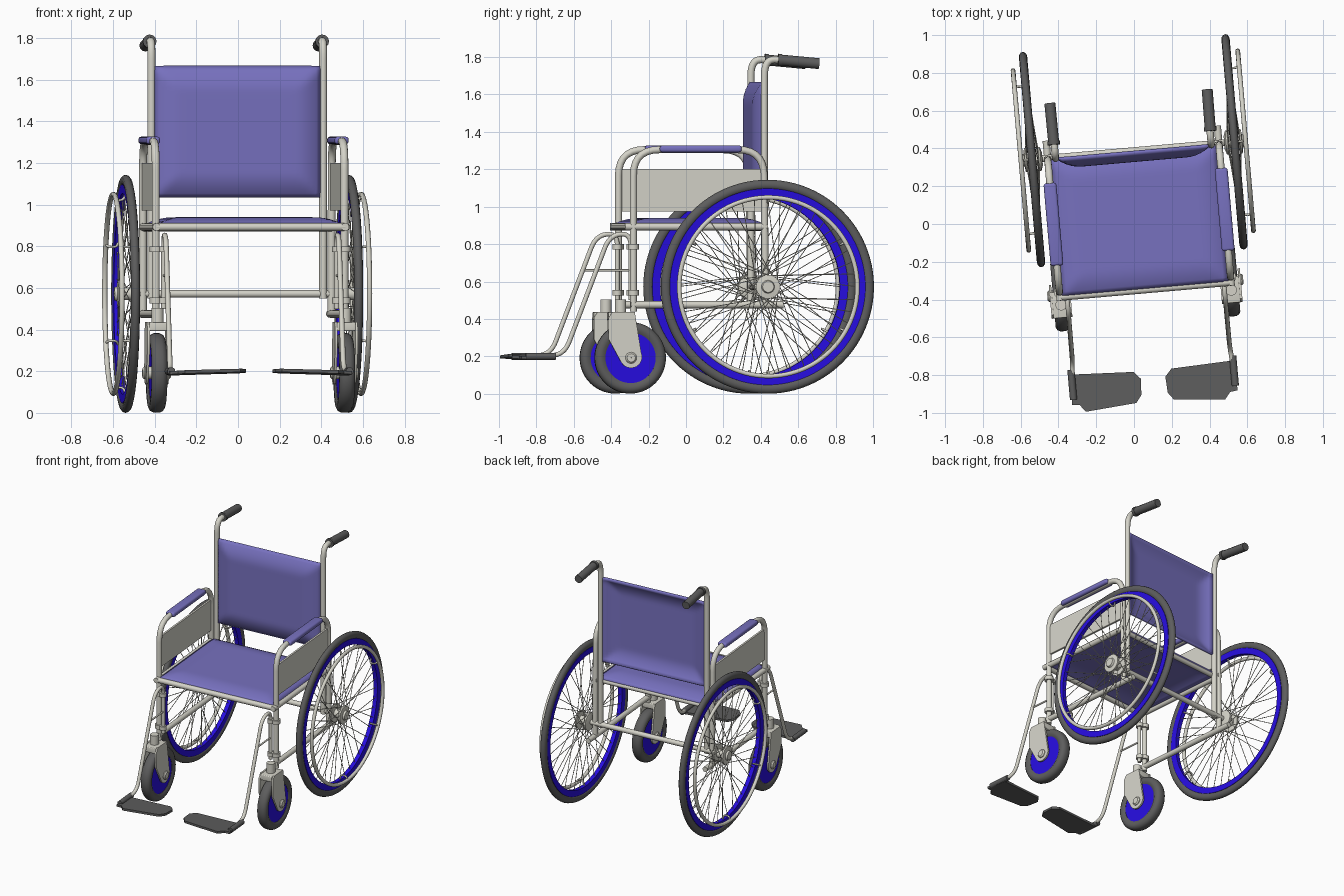
import bpy, bmesh, math
from mathutils import Vector as V, Matrix as M

if "Cube" in bpy.data.objects:
    bpy.data.objects.remove(bpy.data.objects["Cube"])

# Whole chair is turned 5 degrees; parts are modelled in a symmetric local frame
PLACE = M.Rotation(math.radians(5), 4, 'Z') @ M.Translation((0.03, 0, 0))

def material(name, col):
    m = bpy.data.materials.new(name)
    m.diffuse_color = (*col, 1)
    m.use_nodes = True
    m.node_tree.nodes["Principled BSDF"].inputs["Base Color"].default_value = m.diffuse_color
    return m

METAL = material("painted_metal", (0.66, 0.65, 0.58))
CLOTH = material("violet_cloth", (0.185, 0.165, 0.52))
RUBBER = material("grey_rubber", (0.11, 0.11, 0.11))
BLUE = material("blue_rim", (0.02, 0.004, 0.75))

def add(name, me, mat, mirror=False):
    me.materials.clear()
    me.materials.append(mat)
    me.shade_smooth()
    me.set_sharp_from_angle(angle=math.radians(40))
    ob = bpy.data.objects.new(name, me)
    bpy.context.collection.objects.link(ob)
    ob.matrix_world = PLACE
    if mirror:
        ob.modifiers.new("mirror", 'MIRROR').use_mirror_merge = False
    return ob

def finish(name, bm, mat, mirror=False):
    bmesh.ops.recalc_face_normals(bm, faces=bm.faces[:])
    me = bpy.data.meshes.new(name)
    bm.to_mesh(me)
    bm.free()
    return add(name, me, mat, mirror)

def fillet(pts, d):
    pts = [V(p) for p in pts]
    out = [pts[0]]
    for a, b, c in zip(pts, pts[1:], pts[2:]):
        p = b + (a - b).normalized() * min(d, (a - b).length * .48)
        q = b + (c - b).normalized() * min(d, (c - b).length * .48)
        out += [p.lerp(b, t / 7).lerp(b.lerp(q, t / 7), t / 7) for t in range(8)]
    return out + [pts[-1]]

def tube(name, pts, r, mat=METAL, bend=0.1, mirror=False):
    pts = fillet(pts, bend)
    cu = bpy.data.curves.new(name, 'CURVE')
    cu.dimensions = '3D'
    cu.bevel_depth, cu.bevel_resolution, cu.use_fill_caps = r, 4, True
    sp = cu.splines.new('POLY')
    sp.points.add(len(pts) - 1)
    for s, p in zip(sp.points, pts):
        s.co = (*p, 1)
    tmp = bpy.data.objects.new("tmp", cu)
    me = bpy.data.meshes.new_from_object(tmp)
    bpy.data.objects.remove(tmp)
    bpy.data.curves.remove(cu)
    return add(name, me, mat, mirror)

def lathe(name, profile, centre, mat, seg=64):
    """Closed (x, radius) profile spun round an axle along x."""
    bm = bmesh.new()
    rings = []
    for i in range(seg):
        a = math.tau * i / seg
        rings.append([bm.verts.new((centre[0] + x, centre[1] + r * math.cos(a),
                                    centre[2] + r * math.sin(a))) for x, r in profile])
    n = len(profile)
    for i in range(seg):
        A, B = rings[i], rings[(i + 1) % seg]
        for j in range(n):
            bm.faces.new((A[j], A[(j + 1) % n], B[(j + 1) % n], B[j]))
    return finish(name, bm, mat, True)

def oval(r, half_r, half_w, n=12):
    return [(half_w * math.cos(math.tau * k / n), r + half_r * math.sin(math.tau * k / n)) for k in range(n)]

def prism(name, pts, offset, mat):
    """Polygon pushed along an offset vector."""
    bm = bmesh.new()
    f = bm.faces.new([bm.verts.new(p) for p in pts])
    ext = bmesh.ops.extrude_face_region(bm, geom=[f], use_keep_orig=True)
    bmesh.ops.translate(bm, vec=offset, verts=[g for g in ext['geom'] if isinstance(g, bmesh.types.BMVert)])
    return finish(name, bm, mat, True)

def box(name, c, size, mat, bevel=0.0):
    bm = bmesh.new()
    bmesh.ops.create_cube(bm, size=1, matrix=M.Translation(c) @ M.Diagonal((*size, 1)))
    if bevel:
        bmesh.ops.bevel(bm, geom=bm.edges[:], offset=bevel, segments=4, affect='EDGES', profile=0.5)
    return finish(name, bm, mat, True)

def cushion(name, centre, ax, ay, w, h, bulge):
    """Cloth sheet with a soft raised middle."""
    ax, ay = V(ax), V(ay)
    up = ax.cross(ay)
    bm = bmesh.new()
    bmesh.ops.create_grid(bm, x_segments=32, y_segments=32, size=0.5)
    for v in bm.verts:
        x, y = v.co.x * w, v.co.y * h
        d = min(1, min(w / 2 - abs(x), h / 2 - abs(y)) / 0.12)
        v.co = V(centre) + ax * x + ay * y + up * bulge * (1 - (1 - d) ** 2)
    ob = finish(name, bm, CLOTH)
    s = ob.modifiers.new("thickness", 'SOLIDIFY')
    s.thickness, s.offset = 0.016, 0
    return ob

S = 0.455                      # half spacing of the side frames
# Cushions
cushion("seat", (0, 0.015, 0.902), (1, 0, 0), (0, 1, 0), 0.88, 0.72, 0.03)
cushion("backrest", (0, 0.38, 1.351), (1, 0, 0), (0, 0, 1), 0.80, 0.625, 0.045)

# Seat frame, axle and lower side tubes
tube("seat_front_bar", [(-S, -0.352, 0.893), (S, -0.352, 0.893)], 0.019)
tube("seat_rear_bar", [(-S, 0.365, 0.888), (S, 0.365, 0.888)], 0.017)
tube("seat_side_rail", [(S, -0.37, 0.893), (S, 0.395, 0.893)], 0.019, mirror=True)
tube("rear_axle", [(-0.59, 0.387, 0.572), (0.59, 0.387, 0.572)], 0.018)
tube("lower_side_tube", [(S, -0.34, 0.476), (S, 0.48, 0.476)], 0.019, mirror=True)

# Back posts with push handles
tube("back_post", [(0.414, 0.382, 0.55), (0.414, 0.382, 1.79), (0.414, 0.50, 1.782)], 0.019, bend=0.09, mirror=True)
tube("handle_grip", [(0.416, 0.46, 1.785), (0.418, 0.675, 1.765)], 0.029, RUBBER, mirror=True)
tube("handle_grip_collar", [(0.416, 0.455, 1.785), (0.416, 0.475, 1.784)], 0.033, RUBBER, mirror=True)

# Armrests
tube("armrest_loop", [(S, -0.325, 0.44), (S, -0.325, 1.305), (S, 0.375, 1.305), (S, 0.385, 0.476)],
     0.019, bend=0.14, mirror=True)
box("arm_pad", (S, 0.035, 1.309), (0.068, 0.44, 0.036), CLOTH, 0.014)
box("side_panel", (S, 0.03, 1.087), (0.014, 0.70, 0.228), METAL)
for i, z in enumerate((0.786, 0.54)):
    tube(f"post_clamp_{i}", [(S, -0.325, z - 0.014), (S, -0.325, z + 0.014)], 0.03, mirror=True)
    tube(f"hanger_clamp_{i}", [(0.42, -0.335, z - 0.014), (0.42, -0.335, z + 0.014)], 0.025, mirror=True)

# Footrests
tube("footrest_hanger", [(0.417, -0.335, 0.5), (0.417, -0.335, 0.86), (0.417, -0.45, 0.845), (0.418, -0.69, 0.215),
                         (0.428, -0.80, 0.198)], 0.0125, bend=0.07, mirror=True)
tube("footrest_strut", [(0.417, -0.33, 0.66), (0.417, -0.523, 0.66)], 0.006, mirror=True)
plate = [(.435, -.765), (.10, -.78), (.065, -.82), (.07, -.905), (.10, -.945), (.37, -.968), (.40, -.93), (.44, -.925)]
prism("footplate", [(x, y, 0.188 + 0.04 * (-y - 0.85) + 0.03 * (0.25 - x)) for x, y in plate], (0, 0, 0.016), RUBBER)
tube("footplate_hinge", [(0.43, -0.74, 0.200), (0.43, -0.90, 0.200)], 0.019, RUBBER, mirror=True)

# Rear wheels
W = (0.538, 0.387, 0.572)
lathe("rear_tire", oval(0.545, 0.027, 0.022), W, RUBBER, 96)
lathe("rear_rim", [(-.015, .482), (.015, .482), (.017, .525), (-.017, .525)], W, BLUE, 96)
lathe("hand_rim", oval(0.478, 0.0125, 0.0125, 10), (0.597, W[1], W[2]), METAL, 96)
lathe("wheel_hub", [(-.055, .001), (-.055, .035), (-.045, .064), (-.03, .064), (-.03, .03), (.025, .03), (.025, .064),
                    (.038, .064), (.042, .035), (.055, .03), (.055, .001)], W, METAL, 32)

def wheel_pt(x, r, a):
    return V((W[0] + x, W[1] + r * math.cos(a), W[2] + r * math.sin(a)))

for k in range(6):
    a = math.radians(30 + 60 * k)
    tube(f"hand_rim_bracket_{k}", [wheel_pt(0.0, 0.488, a), wheel_pt(0.01, 0.45, a), wheel_pt(0.05, 0.45, a),
                                   wheel_pt(0.059, 0.475, a)], 0.006, bend=0.02, mirror=True)
bm = bmesh.new()
for k in range(44):
    a = math.tau * k / 44
    turn = math.radians(75) * (1 if k % 4 < 2 else -1)
    p = wheel_pt(0.03 if k % 2 else -0.037, 0.058, a + turn)
    q = wheel_pt(0, 0.486, a)
    rot = (q - p).to_track_quat('Z', 'Y').to_matrix().to_4x4()
    bmesh.ops.create_cone(bm, segments=5, radius1=0.0024, radius2=0.0024, depth=(q - p).length, cap_ends=True,
                          matrix=M.Translation((p + q) / 2) @ rot)
finish("wheel_spokes", bm, METAL, True)

# Front casters
C = (0.4525, -0.342, 0.192)
lathe("caster_tire", [(-.028, .135), (-.037, .15), (-.038, .168), (-.03, .183), (-.014, .191), (.014, .191),
                      (.03, .183), (.038, .168), (.037, .15), (.028, .135)], C, RUBBER, 56)
lathe("caster_disc", [(-.026, .001), (-.026, .142), (.026, .142), (.026, .001)], C, BLUE, 48)
lathe("caster_axle", [(-.068, .001), (-.068, .022), (-.06, .03), (.06, .03), (.068, .022), (.068, .001)], C, METAL, 24)
fork = [(-.12, .10), (-.12, .215), (-.10, .245), (.02, .245)] + [
    (.06 * math.cos(a), .005 + .06 * math.sin(a)) for a in [math.radians(25 - 22 * k) for k in range(9)]]
for i, x in enumerate((0.043, -0.055)):
    prism(f"caster_fork_{i}", [(C[0] + x, C[1] + y, C[2] + z) for y, z in fork], (0.012, 0, 0), METAL)
box("caster_fork_bridge", (C[0], C[1] - 0.05, 0.415), (0.09, 0.14, 0.042), METAL, 0.006)
tube("caster_stem", [(C[0], -0.393, 0.42), (C[0], -0.393, 0.505)], 0.03, mirror=True)
